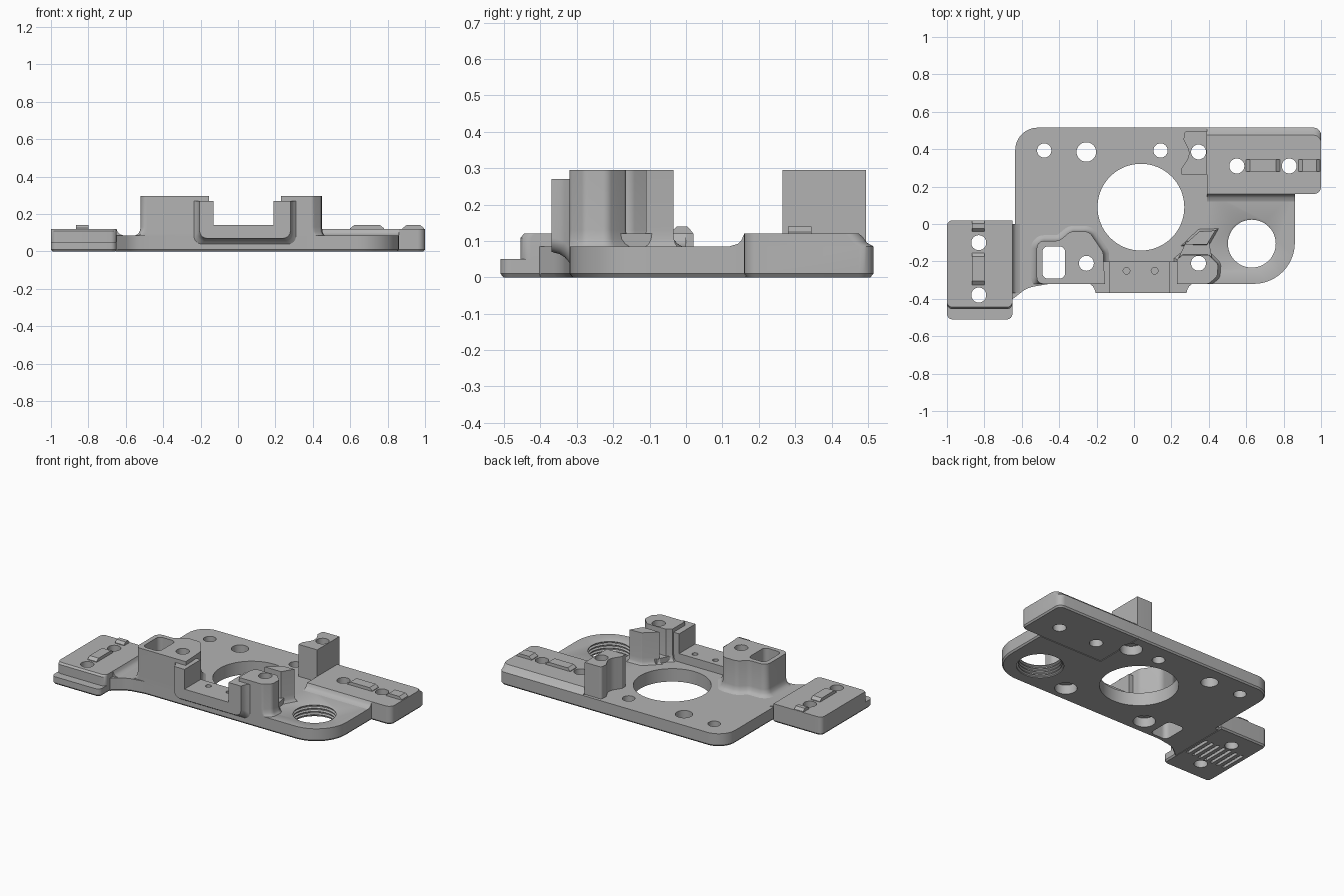
import bpy, bmesh, math
from mathutils import Vector

cube = bpy.data.objects.get("Cube")
if cube:
    bpy.data.objects.remove(cube)

grey = bpy.data.materials.new("plain grey")
grey.use_nodes = True
COLOUR = (0.45, 0.45, 0.45, 1)
grey.diffuse_color = COLOUR
grey.node_tree.nodes["Principled BSDF"].inputs["Base Color"].default_value = COLOUR
parts = []
TOP = 0.085   # top of the main plate
PAD = 0.12    # top of the raised pads


def rounded(points, n=8):
    """Closed outline from (x, y[, corner radius]) points."""
    out = []
    for i, p in enumerate(points):
        c = Vector(p[:2])
        if len(p) < 3:
            out.append(c)
            continue
        a = (Vector(points[i - 1][:2]) - c).normalized()
        b = (Vector(points[(i + 1) % len(points)][:2]) - c).normalized()
        half = a.angle(b) / 2
        centre = c + (a + b).normalized() * p[2] / math.sin(half)
        t = p[2] / math.tan(half)
        start, end = c + a * t - centre, c + b * t - centre
        sweep = start.angle_signed(end)
        for k in range(n + 1):
            f = -sweep * k / n
            out.append(centre + Vector((start.x * math.cos(f) - start.y * math.sin(f),
                                        start.x * math.sin(f) + start.y * math.cos(f))))
    return out


def offset(pts, d):
    """Move an outline outward by d."""
    n = len(pts)
    area = sum(pts[i - 1].cross(pts[i]) for i in range(n))
    s = 1 if area > 0 else -1
    out = []
    for i in range(n):
        e1 = (pts[i] - pts[i - 1]).normalized()
        e2 = (pts[(i + 1) % n] - pts[i]).normalized()
        m = Vector((e1.y + e2.y, -e1.x - e2.x)).normalized() * s
        k = max(0.6, m.dot(Vector((e1.y, -e1.x)) * s))
        out.append(pts[i] + m * d / k)
    return out


def circle(x, y, r, n=48):
    return [Vector((x + r * math.cos(2 * math.pi * i / n),
                    y + r * math.sin(2 * math.pi * i / n))) for i in range(n)]


def rect(x0, x1, y0, y1, r=None):
    corners = [(x0, y0), (x1, y0), (x1, y1), (x0, y1)]
    return rounded([c + (r,) for c in corners] if r else corners)


def loft(bm, rings, axis="z"):
    """Closed solid through (outline, level) rings."""
    place = {"z": lambda p, l: (p[0], p[1], l),
             "y": lambda p, l: (p[0], l, p[1]),
             "x": lambda p, l: (l, p[0], p[1])}[axis]
    loops = [[bm.verts.new(place(p, l)) for p in pts] for pts, l in rings]
    faces = [bm.faces.new(loops[0]), bm.faces.new(loops[-1])]
    for lo, hi in zip(loops, loops[1:]):
        n = len(lo)
        for i in range(n):
            j = (i + 1) % n
            faces.append(bm.faces.new((lo[i], lo[j], hi[j], hi[i])))
    bmesh.ops.recalc_face_normals(bm, faces=faces)


def to_object(name, bm):
    me = bpy.data.meshes.new(name)
    bm.to_mesh(me)
    bm.free()
    me.materials.append(grey)
    ob = bpy.data.objects.new(name, me)
    bpy.context.collection.objects.link(ob)
    return ob


def part(name, rings, axis="z"):
    bm = bmesh.new()
    loft(bm, rings, axis)
    parts.append(to_object(name, bm))


def boss(name, pts, flare, top=0.295, base_fillet=True):
    """Upright boss with a fillet at its foot, flush with the plate front."""
    prof = [(0.07, 1), (TOP, 1), (0.092, 0.55), (0.105, 0.2), (0.13, 0), (top, 0)]
    rings = []
    for z, f in prof:
        ring = offset(pts, flare * f) if f else pts
        rings.append(([Vector((p.x, max(p.y, -0.32))) for p in ring], z))
    part(name, rings)


# Main plate with a small chamfer underneath
plate = rounded([(-0.635, 0.515, 0.12), (-0.635, 0.0), (-0.66, 0.0), (-0.66, -0.41),
                 (-0.57, -0.34, 0.15), (-0.45, -0.32), (0.86, -0.32, 0.22),
                 (0.86, 0.17), (0.40, 0.17), (0.40, 0.515)], 14)
part("main_plate", [(offset(plate, -0.008), 0), (plate, 0.01), (plate, TOP)])


# Right-hand wing with a stepped front lip
def wing(front):
    return rounded([(-1, front, 0.03), (-0.65, front, 0.03), (-0.65, 0.02), (-1, 0.02, 0.03)])


part("side_wing", [(offset(wing(-0.51), -0.008), 0), (wing(-0.51), 0.01), (wing(-0.51), 0.05),
                   (wing(-0.455), 0.05), (wing(-0.455), 0.108), (wing(-0.445), PAD)])


# Left-hand raised pad with a sloping back edge
def pad(back):
    return rounded([(0.39, 0.16), (1, 0.16, 0.04), (1, back, 0.04), (0.39, back)])


part("raised_pad", [(offset(pad(0.515), -0.008), 0), (pad(0.515), 0.01), (pad(0.515), TOP),
                    (pad(0.497), 0.095), (pad(0.485), 0.112), (pad(0.475), PAD)])

# Concave blends from the raised pads down to the plate
cove = [(0, PAD), (0.007, 0.103), (0.018, 0.092), (0.04, TOP), (0.04, 0.07), (-0.01, 0.07), (-0.01, PAD - 0.001)]
part("wing_blend", [([(-0.65 + a, z) for a, z in cove], y) for y in (-0.37, 0.0)], "y")
part("pad_blend", [([(0.16 - a, z) for a, z in cove], x) for x in (0.39, 0.86)], "x")

# Front boss with pocket, front boss with channel, and its fin
boss("pocket_boss", rounded([(-0.52, -0.32, 0.035), (-0.52, -0.09, 0.04), (-0.40, -0.09, 0.06),
                             (-0.34, -0.04, 0.05), (-0.24, -0.04, 0.05), (-0.165, -0.15, 0.04),
                             (-0.155, -0.32)]), 0.03)
boss("round_boss", rounded([(0.23, -0.32), (0.23, -0.19), (0.26, -0.165), (0.40, -0.165, 0.02),
                            (0.45, -0.215, 0.03), (0.445, -0.28, 0.03), (0.40, -0.32, 0.03)]), 0.015)
boss("boss_fin", rounded([(0.27, -0.11), (0.35, -0.04, 0.01), (0.435, -0.035), (0.39, -0.11)]), 0.012)
part("channel_floor", [(rounded([(0.23, -0.20), (0.42, -0.20), (0.40, -0.09), (0.28, -0.09)]), z)
                       for z in (0.07, PAD)])

# Rear post, hollowed on the side facing the neighbouring hole
part("rear_post", [(rounded([(0.27, 0.495, 0.015), (0.39, 0.495), (0.39, 0.265), (0.255, 0.265),
                             (0.255, 0.30), (0.305, 0.375, 0.07), (0.265, 0.45)]), z)
                   for z in (0.07, 0.295)])


# U-shaped front bracket flaring into the plate
def bracket(d):
    x0, x1, z0 = -0.205 - d, 0.28 + d, 0.07 - d
    return rounded([(x0, 0.27), (x0, z0, 0.04), (x1, z0, 0.04), (x1, 0.27),
                    (0.19, 0.27), (0.19, 0.14), (-0.13, 0.14), (-0.13, 0.27)])


part("front_bracket", [(bracket(d), y) for y, d in
                       ((-0.37, 0), (-0.348, 0.006), (-0.333, 0.015), (-0.32, 0.03), (-0.2, 0.03))], "y")

# Locating keys on the pads
for name, x0, x1, y0, y1, dx, dy in (
        ("wing_key_long", -0.865, -0.80, -0.325, -0.155, 0, 0.02),
        ("wing_key_short", -0.865, -0.80, -0.04, 0.018, 0, 0.015),
        ("pad_key_long", 0.60, 0.78, 0.28, 0.345, 0.02, 0),
        ("pad_key_short", 0.88, 0.995, 0.28, 0.345, 0.02, 0)):
    part(name, [(rect(x0, x1, y0, y1), 0.10), (rect(x0, x1, y0, y1), 0.124),
                (rect(x0 + dx, x1 - dx, y0 + dy, y1 - dy), 0.14)])

# Cutter holding every opening
bm = bmesh.new()
LOW, HIGH = -0.1, 0.5
for x, y, r in ((0.037, 0.09, 0.232), (-0.48, 0.393, 0.038), (-0.255, 0.385, 0.052),
                (0.142, 0.393, 0.038), (0.55, 0.31, 0.04), (0.83, 0.31, 0.04),
                (-0.83, -0.10, 0.04), (-0.83, -0.38, 0.04)):
    loft(bm, [(circle(x, y, r, 64), LOW), (circle(x, y, r, 64), HIGH)])
for x, y in ((0.345, 0.385), (0.345, -0.21), (-0.255, -0.21)):      # counterbored holes
    loft(bm, [(circle(x, y, r), z) for z, r in ((LOW, 0.066), (0.06, 0.066), (0.06, 0.04), (HIGH, 0.04))])
for x in (-0.04, 0.11):                                             # small blind holes
    loft(bm, [(circle(x, -0.25, 0.018, 24), z) for z in (0.095, 0.2)])
thread = [(LOW, 0.139)]
for k in range(4):                                                  # ribbed thread
    z = 0.006 + k * 0.021
    thread += [(z, 0.139), (z + 0.006, 0.128), (z + 0.01, 0.128), (z + 0.016, 0.139)]
loft(bm, [(circle(0.63, -0.105, r), z) for z, r in thread + [(HIGH, 0.139)]])
loft(bm, [(rect(-0.49, -0.368, -0.292, -0.12, 0.03), z) for z in (LOW, HIGH)])
for k in range(7):                                                  # grooves under the wing
    x = -0.965 + k * 0.045
    loft(bm, [(rect(x, x + 0.02, -0.33, -0.15), z) for z in (LOW, 0.02)])
cutter = to_object("opening_cutter", bm)
cutter.hide_render = True

# Cut the openings, then shade smooth with sharp edges kept
for ob in parts:
    bpy.ops.object.select_all(action="DESELECT")
    ob.select_set(True)
    bpy.context.view_layer.objects.active = ob
    mod = ob.modifiers.new("openings", "BOOLEAN")
    mod.operation, mod.solver, mod.object = "DIFFERENCE", "EXACT", cutter
    bpy.ops.object.modifier_apply(modifier=mod.name)
    bpy.ops.object.shade_smooth_by_angle(angle=math.radians(30))
bpy.data.objects.remove(cutter)
